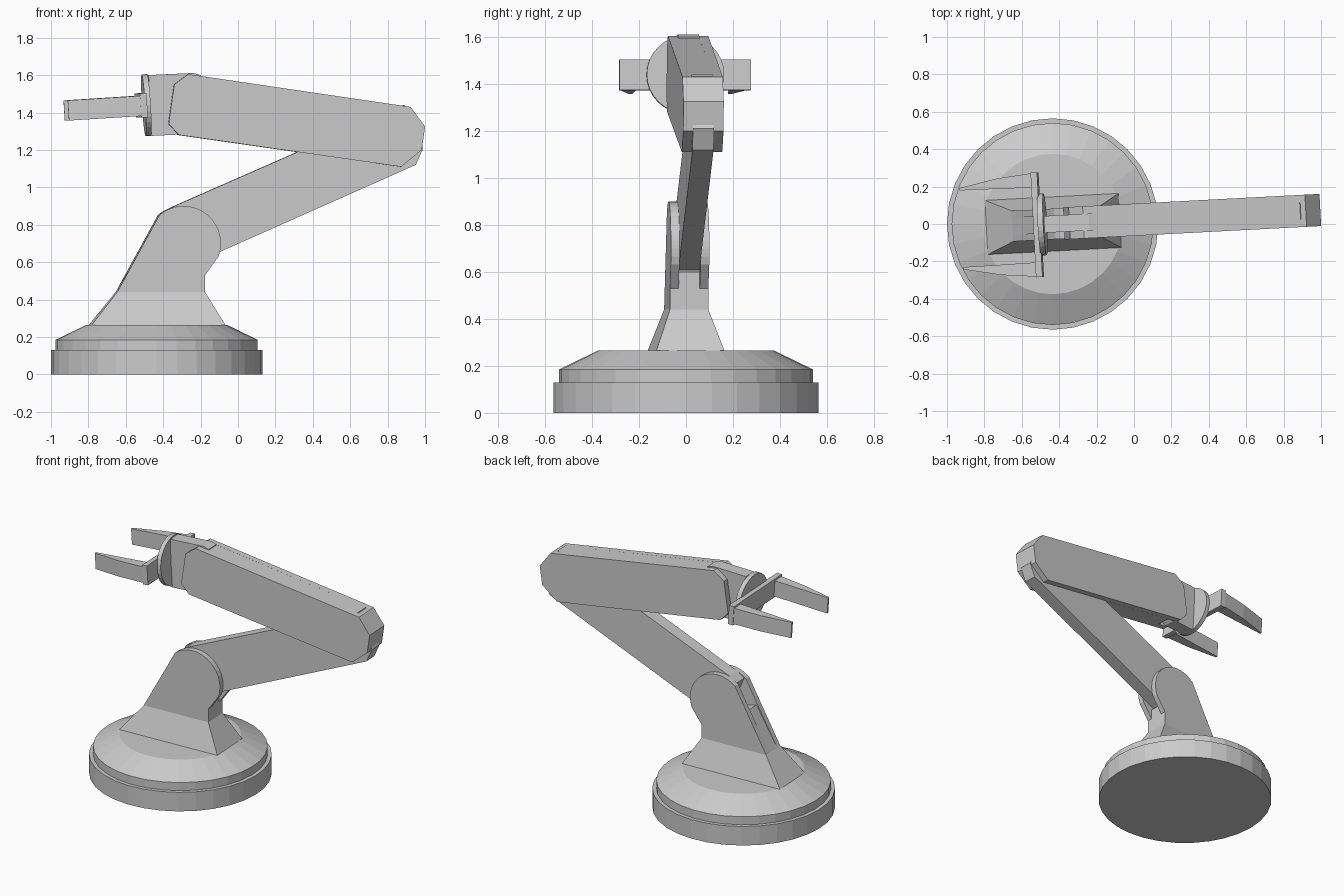
import bpy, bmesh, math
from mathutils import Matrix

if "Cube" in bpy.data.objects:
    bpy.data.objects.remove(bpy.data.objects["Cube"], do_unlink=True)

grey = bpy.data.materials.new("light_grey")
grey.use_nodes = True
grey.diffuse_color = (0.6, 0.6, 0.6, 1)
grey.node_tree.nodes["Principled BSDF"].inputs["Base Color"].default_value = (0.6, 0.6, 0.6, 1)

CX = -0.435
# The arm is turned a little on its base; the gripper is also pitched
TURN = (Matrix.Translation((CX, 0, 0)) @ Matrix.Rotation(math.radians(3), 4, "Z")
        @ Matrix.Translation((-CX, 0, 0)))
GRIP = TURN @ Matrix.Translation((-0.49, 0, 1.44)) @ Matrix.Rotation(math.radians(-3.6), 4, "Y")


def finish(name, bm, matrix):
    bmesh.ops.recalc_face_normals(bm, faces=bm.faces)
    mesh = bpy.data.meshes.new(name)
    bm.to_mesh(mesh)
    bm.free()
    mesh.materials.append(grey)
    obj = bpy.data.objects.new(name, mesh)
    bpy.context.collection.objects.link(obj)
    obj.matrix_world = matrix
    return obj


def loft(name, loops, matrix=TURN):
    """Skin equal-length point loops, capped at both ends."""
    bm = bmesh.new()
    rings = [[bm.verts.new(p) for p in loop] for loop in loops]
    for a, b in zip(rings, rings[1:]):
        for i in range(len(a)):
            j = (i + 1) % len(a)
            bm.faces.new((a[i], a[j], b[j], b[i]))
    bm.faces.new(rings[0])
    bm.faces.new(rings[-1])
    return finish(name, bm, matrix)


def slab(name, profile, y0, y1):
    """Side profile (x, z) given a thickness along y."""
    return loft(name, [[(x, y, z) for x, z in profile] for y in (y0, y1)])


def circle(radius, z, n=32):
    return [(radius * math.cos(math.tau * i / n), radius * math.sin(math.tau * i / n), z)
            for i in range(n)]


def rect(x0, x1, half, z):
    return [(x0, -half, z), (x1, -half, z), (x1, half, z), (x0, half, z)]


# Round stepped base
steps = [(0.565, 0), (0.565, 0.13), (0.54, 0.13), (0.54, 0.185), (0.375, 0.265)]
loft("base", [circle(r, z) for r, z in steps], Matrix.Translation((CX, 0, 0)))

# Pedestal foot, two rounded cheeks and the web between them
IN, OUT = 0.045, 0.082
loft("pedestal_foot", [rect(-0.79, -0.075, 0.145, 0.265), rect(-0.65, -0.18, OUT, 0.44)])
arc = [(-0.295 + 0.2 * math.cos(math.radians(a)), 0.7 + 0.2 * math.sin(math.radians(a)))
       for a in range(-20, 131, 10)]
cheek = [(-0.65, 0.44), (-0.18, 0.44), (-0.18, 0.53)] + arc
slab("pedestal_cheek_right", cheek, -OUT, -IN)
slab("pedestal_cheek_left", cheek, IN, OUT)
slab("pedestal_web", [(-0.65, 0.44), (-0.18, 0.44), (-0.18, 0.6), (-0.5, 0.695)], -IN, IN)

# Lower arm with clipped ends
slab("lower_arm", [(-0.36, 0.892), (-0.41, 0.855), (-0.33, 0.66), (-0.25, 0.588),
                   (0.95, 1.12), (0.99, 1.21), (0.89, 1.44)], -IN, IN)

# Upper arm: two outer plates and a core that leaves the wrist end forked
W = 0.086
plate = [(-0.27, 1.605), (-0.345, 1.55), (-0.375, 1.34), (-0.32, 1.28),
         (0.87, 1.11), (0.98, 1.2), (0.998, 1.325), (0.92, 1.43)]
slab("upper_arm_plate_right", plate, -W, -IN)
slab("upper_arm_plate_left", plate, IN, W)
slab("upper_arm_core", [(-0.24, 1.6), (-0.24, 1.268)] + plate[4:], -IN, IN)

# Wrist block and round flange
slab("wrist", [(-0.48, 1.6), (-0.47, 1.275), (-0.3, 1.283), (-0.21, 1.35),
               (-0.2, 1.6), (-0.24, 1.611)], -IN, IN)
loft("wrist_flange", [[(x, y, z) for y, z, _ in circle(0.165, 0)] for x in (-0.015, 0.015)], GRIP)

# Gripper bar and two tapering fingers
loft("gripper_bar", [rect(-0.045, -0.01, 0.28, z) for z in (-0.065, 0.065)], GRIP)
finger = [(-0.03, 0.2), (-0.03, 0.278), (-0.23, 0.258), (-0.43, 0.218), (-0.43, 0.205), (-0.23, 0.203)]
for side, label in ((1, "left"), (-1, "right")):
    loft("finger_" + label, [[(x, side * y, z) for x, y in finger] for z in (-0.056, 0.052)], GRIP)
